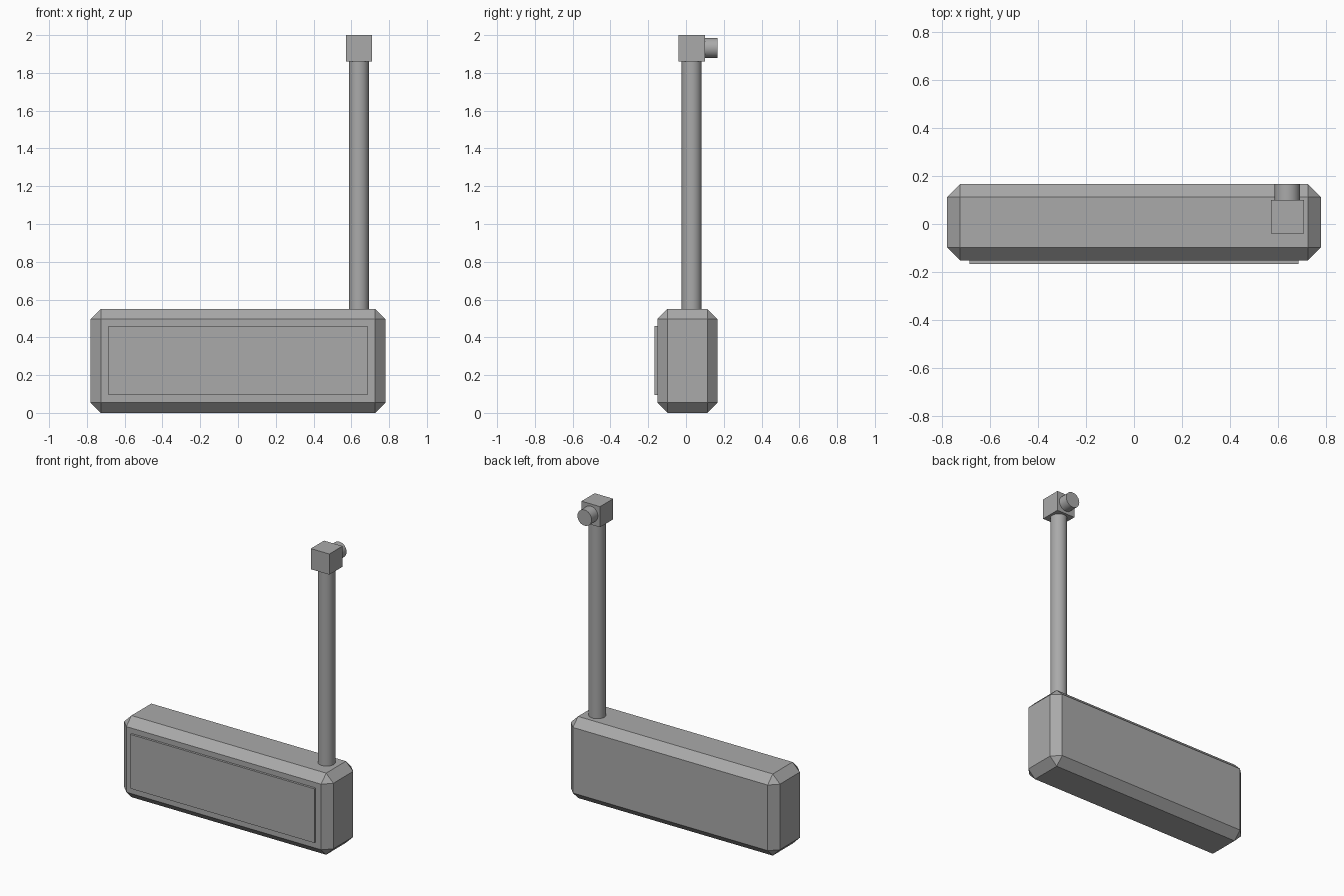
import bpy
import math

if "Cube" in bpy.data.objects:
    bpy.data.objects.remove(bpy.data.objects["Cube"])

grey = bpy.data.materials.new("plain_grey")
grey.diffuse_color = (0.4, 0.4, 0.4, 1)
grey.use_nodes = True
grey.node_tree.nodes["Principled BSDF"].inputs["Base Color"].default_value = grey.diffuse_color


def box(name, lo, hi, chamfer=0):
    """Box between two corners, optionally chamfered on every edge."""
    bpy.ops.mesh.primitive_cube_add(
        size=1, location=[(a + b) / 2 for a, b in zip(lo, hi)])
    ob = bpy.context.object
    ob.name = name
    ob.scale = [b - a for a, b in zip(lo, hi)]
    bpy.ops.object.transform_apply(location=False, rotation=False, scale=True)
    ob.data.materials.append(grey)
    if chamfer:
        mod = ob.modifiers.new("chamfer", 'BEVEL')
        mod.width = chamfer
        mod.segments = 1
        mod.limit_method = 'NONE'
    return ob


def rod(name, centre, radius, length, rotation=(0, 0, 0)):
    """Smooth cylinder with sharp end rims."""
    bpy.ops.mesh.primitive_cylinder_add(
        vertices=32, radius=radius, depth=length,
        location=centre, rotation=rotation)
    ob = bpy.context.object
    ob.name = name
    ob.data.materials.append(grey)
    bpy.ops.object.shade_smooth_by_angle(angle=math.radians(40))
    return ob


# Chamfered main body with a thin raised plate on the front
box("body", (-0.78, -0.152, 0), (0.78, 0.167, 0.55), chamfer=0.054)
box("front_panel", (-0.686, -0.167, 0.095), (0.686, -0.15, 0.46))

# Upright pole, slightly sunk into the body
rod("pole", (0.64, 0.03, 1.2), 0.053, 1.34)

# Head block with a short stub facing backwards
box("head_block", (0.571, -0.04, 1.861), (0.709, 0.1, 2.0))
rod("head_stub", (0.64, 0.1285, 1.932), 0.053, 0.077, (math.pi / 2, 0, 0))
